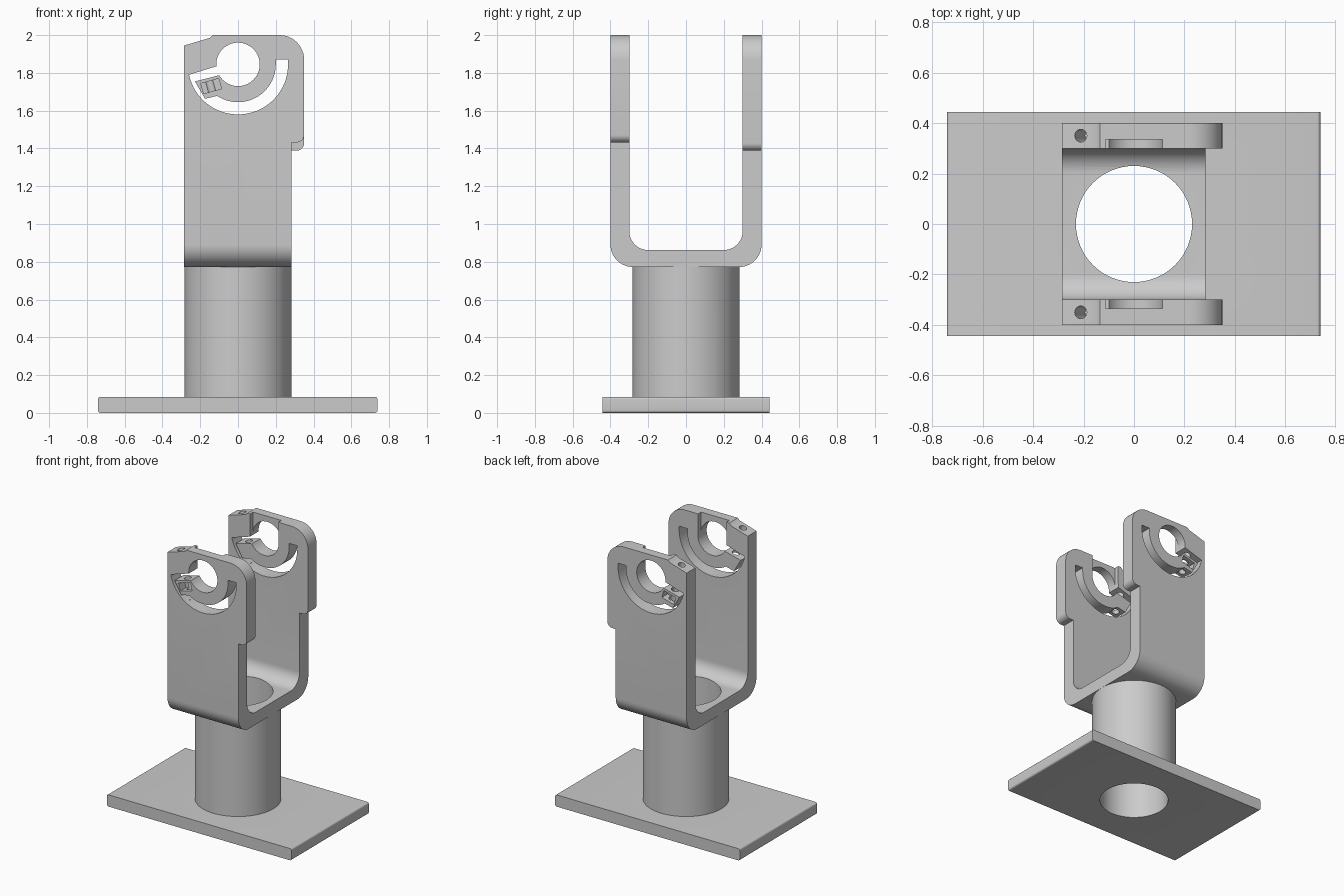
import bpy, bmesh, math
from mathutils import Vector

if "Cube" in bpy.data.objects:
    bpy.data.objects.remove(bpy.data.objects["Cube"])

HZ = 1.845                    # pivot height
TILT = math.radians(-15.5)    # clamp screw tilt


def arc(cx, cz, r, a0, a1, n=12):
    return [(cx + r * math.cos(math.radians(a0 + (a1 - a0) * i / n)),
             cz + r * math.sin(math.radians(a0 + (a1 - a0) * i / n))) for i in range(n + 1)]


def prism(name, pts, axis, a, b):
    """Extrude a profile along x (points are y,z) or along y (points are x,z)."""
    bm = bmesh.new()
    put = (lambda p: (a, p[0], p[1])) if axis == 'x' else (lambda p: (p[0], a, p[1]))
    face = bm.faces.new([bm.verts.new(put(p)) for p in pts])
    ext = bmesh.ops.extrude_face_region(bm, geom=[face])
    move = Vector((b - a, 0, 0)) if axis == 'x' else Vector((0, b - a, 0))
    bmesh.ops.translate(bm, vec=move, verts=[v for v in ext['geom'] if isinstance(v, bmesh.types.BMVert)])
    bmesh.ops.recalc_face_normals(bm, faces=bm.faces)
    me = bpy.data.meshes.new(name)
    bm.to_mesh(me)
    bm.free()
    ob = bpy.data.objects.new(name, me)
    bpy.context.collection.objects.link(ob)
    return ob


def cylinder(name, r, h, loc, tilt=0, n=64):
    bpy.ops.mesh.primitive_cylinder_add(vertices=n, radius=r, depth=h, location=loc, rotation=(0, tilt, 0))
    bpy.context.object.name = name
    return bpy.context.object


def box(name, size, loc, tilt=0):
    bpy.ops.mesh.primitive_cube_add(size=1, location=loc, rotation=(0, tilt, 0))
    ob = bpy.context.object
    ob.name, ob.scale = name, size
    return ob


def combine(target, tool, op):
    tool.hide_render = True
    m = target.modifiers.new(op, 'BOOLEAN')
    m.operation, m.solver, m.object = op, 'EXACT', tool
    bpy.ops.object.select_all(action='DESELECT')
    bpy.context.view_layer.objects.active = target
    target.select_set(True)
    bpy.ops.object.modifier_apply(modifier=m.name)
    bpy.data.objects.remove(tool)


# U-shaped fork trimmed to the arm side outline
fork = prism("fork_bracket",
             [(-.4, 2.1)] + arc(-.28, .892, .12, 180, 270) + arc(.28, .892, .12, 270, 360)
             + [(.4, 2.1), (.3, 2.1)] + arc(.2, .962, .1, 0, -90) + arc(-.2, .962, .1, -90, -180)
             + [(-.3, 2.1)], 'x', -.4, .5)
outline = ([(-.285, .7), (.283, .7), (.283, 1.388)] + arc(.31, 1.428, .04, -90, 0, 8)
           + arc(.22, 1.87, .13, 0, 90) + [(-.135, 2), (-.15, 1.985), (-.285, 1.945)])
combine(fork, prism("arm_outline", outline, 'y', -.6, .6), 'INTERSECT')

# Front arm has a higher step
step = [(.283, 1.3), (.45, 1.3), (.45, 1.472), (.35, 1.472)] + arc(.31, 1.472, .04, 0, -90, 8)[1:] + [(.283, 1.432)]
combine(fork, prism("step_cutter", step, 'y', -.5, -.2), 'DIFFERENCE')

# Pivot hole, clamp gap and curved relief slot in one profile
slot = (arc(0, HZ, .115, 185, -150, 48) + [(-.228, 1.755), (-.175, 1.663)]
        + arc(0, HZ, .2, 236.5, 360, 24) + [(.2, 1.87), (.265, 1.87)]
        + arc(0, HZ, .265, 360, 192, 32))
combine(fork, prism("slot_cutter", slot, 'y', -.6, .6), 'DIFFERENCE')

# Drop-in grooves on the inner faces
combine(fork, box("groove_cutter", (.226, .67, .3), (0, 0, HZ + .15)), 'DIFFERENCE')

# Clamp screw holes and nut pockets
for s in (-1, 1):
    top, low = Vector((-.222, s * .35, 2.0)), Vector((-.114, s * .35, 1.625))
    combine(fork, cylinder("screw_cutter", .025, (top - low).length, (top + low) / 2, TILT, 24), 'DIFFERENCE')
    combine(fork, box("nut_cutter", (.098, .09, .056), (-.142, s * .38, 1.73), TILT), 'DIFFERENCE')

# Post and base plate
combine(fork, cylinder("post", .283, .78, (0, 0, .43)), 'UNION')
plate = (arc(-.728, .013, .013, 180, 270, 5) + arc(.725, .013, .013, 270, 360, 5)
         + arc(.725, .072, .013, 0, 90, 5) + arc(-.728, .072, .013, 90, 180, 5))
combine(fork, prism("base_plate", plate, 'y', -.443, .443), 'UNION')

# Bore through everything
combine(fork, cylinder("bore_cutter", .23, 1.1, (0, 0, .45)), 'DIFFERENCE')

bpy.ops.object.select_all(action='DESELECT')
fork.select_set(True)
bpy.context.view_layer.objects.active = fork
bpy.ops.object.shade_smooth_by_angle(angle=math.radians(30))
